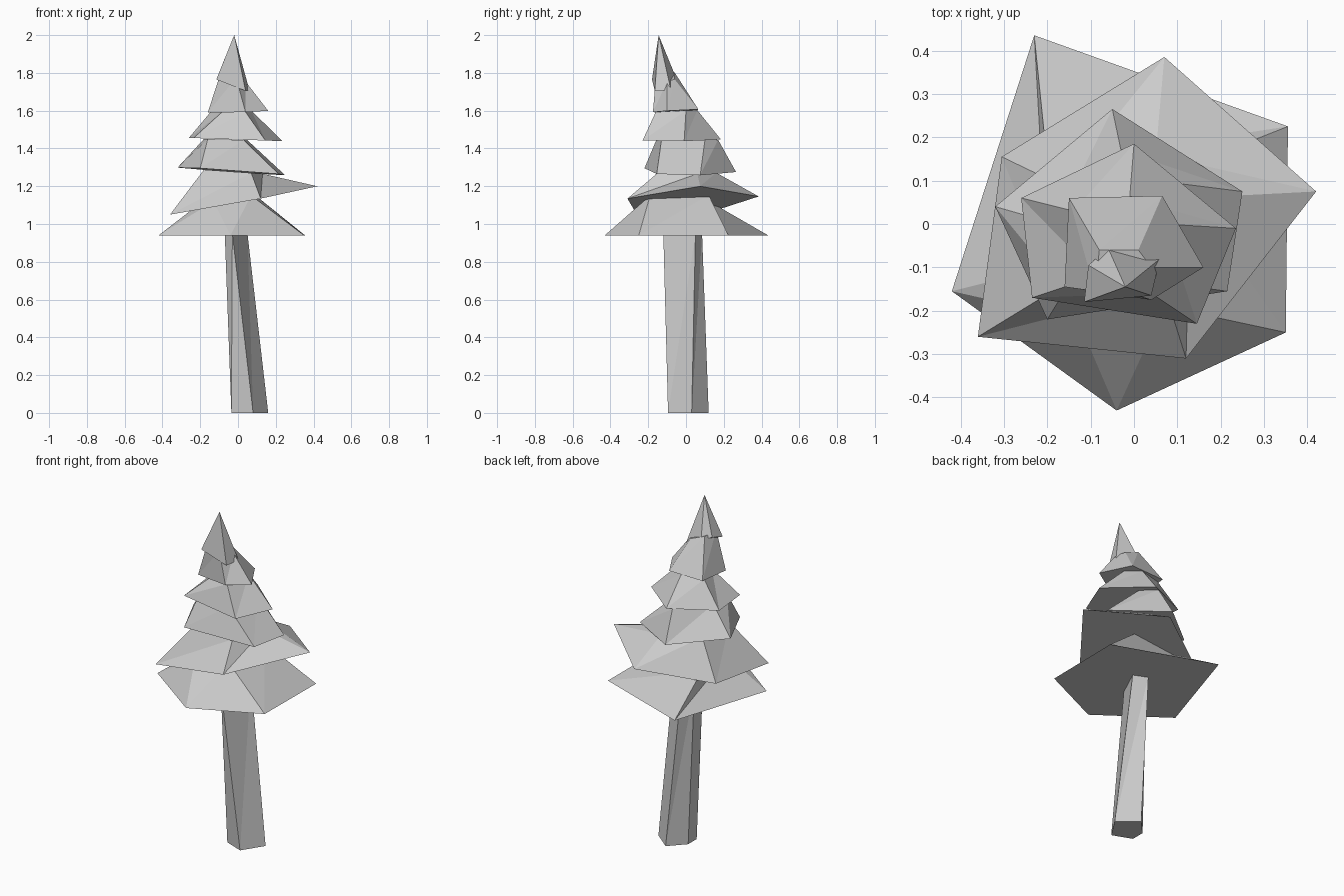
import bpy, bmesh

if "Cube" in bpy.data.objects:
    bpy.data.objects.remove(bpy.data.objects["Cube"])


def loft(name, base, top):
    """Closed low-poly solid between two matching rings; a one-point top makes a cone."""
    bm = bmesh.new()
    lo = [bm.verts.new(p) for p in base]
    hi = [bm.verts.new(p) for p in top]
    n = len(lo)
    bm.faces.new(lo[::-1])
    if len(hi) > 1:
        bm.faces.new(hi)
    for i in range(n):
        j = (i + 1) % n
        if len(hi) == 1:
            bm.faces.new((lo[i], lo[j], hi[0]))
        else:
            bm.faces.new((lo[i], lo[j], hi[j]))
            bm.faces.new((lo[i], hi[j], hi[i]))
    bmesh.ops.recalc_face_normals(bm, faces=bm.faces)
    mesh = bpy.data.meshes.new(name)
    bm.to_mesh(mesh)
    bm.free()
    obj = bpy.data.objects.new(name, mesh)
    bpy.context.collection.objects.link(obj)
    return obj


def tilted(points, z, sx=0.0, sy=0.0):
    """Lift a flat outline to height z on a plane with slopes sx and sy."""
    return [(x, y, z + sx * x + sy * y) for x, y in points]


# Leaning five-sided trunk
loft("trunk",
     tilted([(-.035, -.05), (.08, -.095), (.16, .03), (.05, .12), (-.035, .03)], 0),
     tilted([(-.07, -.06), (-.03, -.12), (.05, .05), (-.03, .085), (-.07, .02)], .95))

# Branch tiers from bottom to top, each a skewed five-sided skirt
loft("branch_tier_1",
     tilted([(-.42, -.155), (-.04, -.43), (.35, -.25), (.355, .225), (-.23, .435)], .94),
     tilted([(-.20, -.10), (-.13, -.22), (.07, -.19), (.09, .12), (-.20, .14)], 1.14, .15))
loft("branch_tier_2",
     tilted([(-.36, -.26), (.12, -.31), (.42, .075), (.07, .385), (-.305, .155)], 1.122, .18, .029),
     tilted([(-.18, -.15), (.07, -.15), (.13, .06), (.05, .16), (-.17, .09)], 1.275, -.07))
loft("branch_tier_3",
     tilted([(-.20, -.22), (.215, -.155), (.25, .075), (-.05, .265), (-.32, .04)], 1.277, -.07, -.02),
     tilted([(-.16, -.155), (.03, -.13), (.05, .10), (-.03, .17), (-.18, 0)], 1.445, -.03))
loft("branch_tier_4",
     tilted([(-.235, -.17), (.145, -.23), (.235, -.01), (0, .185), (-.26, .06)], 1.447, -.035),
     tilted([(-.085, -.12), (.04, -.16), (.07, 0), (-.01, .06), (-.14, .03)], 1.60, .02, .05))
loft("branch_tier_5",
     tilted([(-.16, -.145), (.04, -.175), (.16, -.10), (.065, .065), (-.15, .06)], 1.602, .02, .06),
     tilted([(-.09, -.155), (-.01, -.16), (.04, -.10), (.01, -.06), (-.08, -.06)], 1.77, -.4))

# Pointed tip with a slanted base
loft("tree_tip",
     [(-.115, -.18, 1.765), (.04, -.165, 1.705), (.06, -.08, 1.71),
      (-.06, -.055, 1.78), (-.105, -.095, 1.79)],
     [(-.02, -.145, 2.0)])
